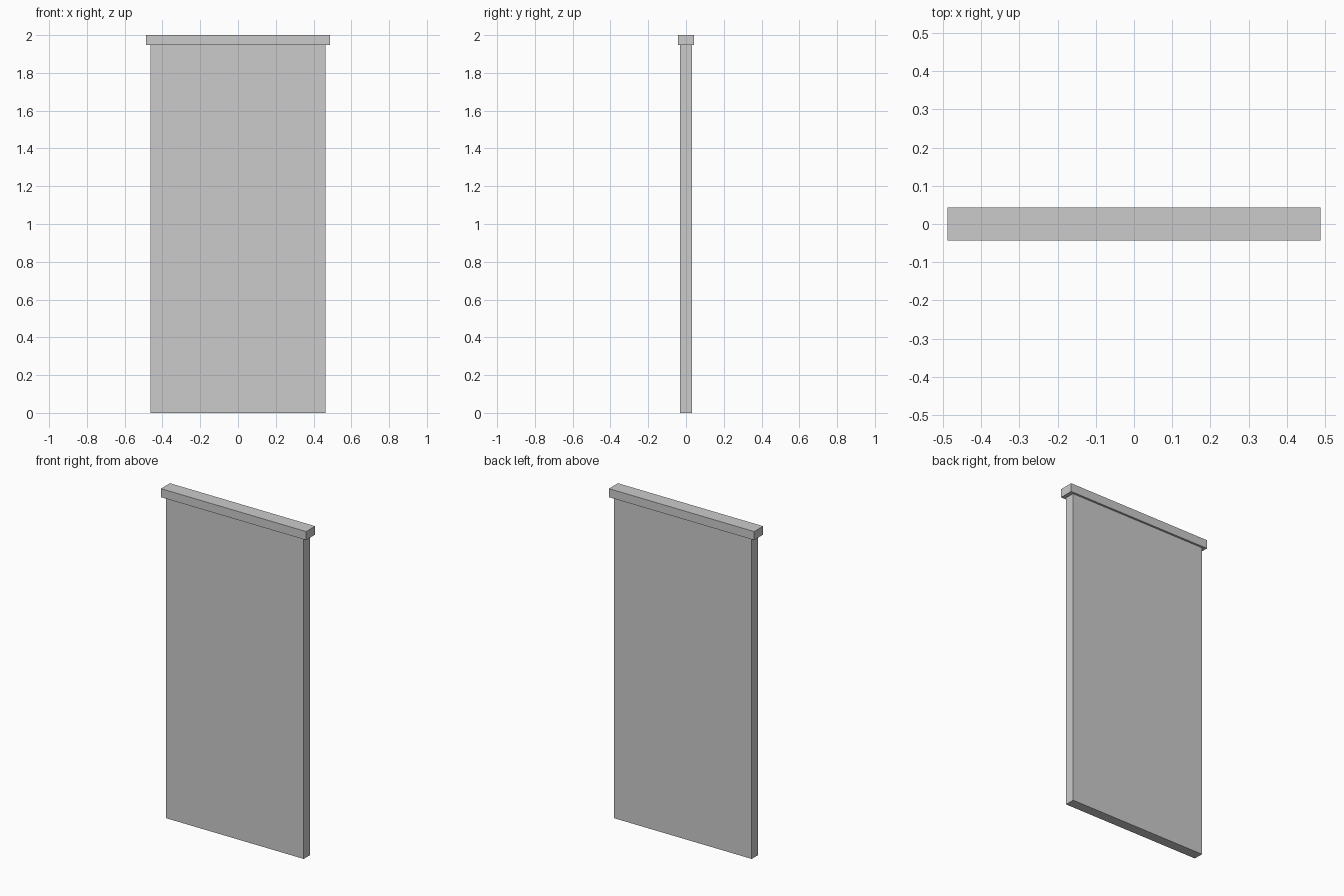
import bpy

if "Cube" in bpy.data.objects:
    bpy.data.objects.remove(bpy.data.objects["Cube"])


def box(name, size_x, size_y, z0, z1):
    bpy.ops.mesh.primitive_cube_add(size=1, location=(0, 0, (z0 + z1) / 2))
    ob = bpy.context.object
    ob.name = name
    ob.scale = (size_x, size_y, z1 - z0)
    bpy.ops.object.transform_apply(location=False, rotation=False, scale=True)
    return ob


# Upright wall slab
box("wall_panel", 0.926, 0.061, 0.0, 1.948)
# Slightly overhanging coping along the top
box("top_cap", 0.976, 0.086, 1.948, 2.0)
